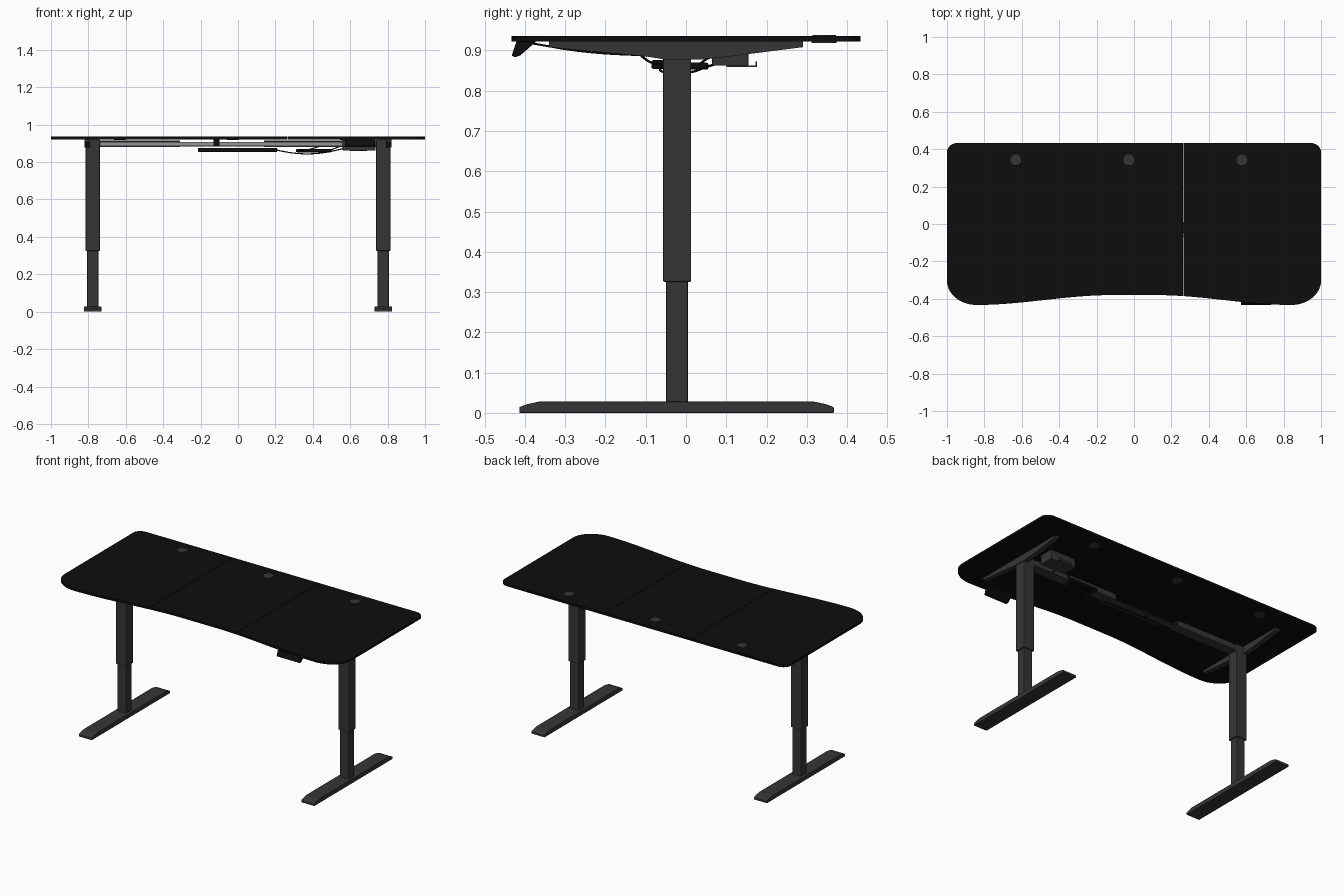
import bpy, bmesh, math

if "Cube" in bpy.data.objects:
    bpy.data.objects.remove(bpy.data.objects["Cube"])


def material(name, value):
    m = bpy.data.materials.new(name)
    m.diffuse_color = (value, value, value, 1)
    m.use_nodes = True
    m.node_tree.nodes["Principled BSDF"].inputs["Base Color"].default_value = m.diffuse_color
    return m


BLACK = material("black laminate", 0.004)
GREY = material("dark grey metal", 0.036)
LIGHT = material("light grey rail", 0.3)


def finish(name, bm, mat, bevel=0.0, segments=2):
    bmesh.ops.recalc_face_normals(bm, faces=bm.faces[:])
    me = bpy.data.meshes.new(name)
    bm.to_mesh(me)
    bm.free()
    me.materials.append(mat)
    ob = bpy.data.objects.new(name, me)
    bpy.context.collection.objects.link(ob)
    if bevel:
        b = ob.modifiers.new("soft edges", 'BEVEL')
        b.width, b.segments = bevel, segments
    return ob


def box(name, x, y, z, mat, bevel=0.0, segments=2):
    bm = bmesh.new()
    bmesh.ops.create_cube(bm, size=1)
    for v in bm.verts:
        v.co = [(r[0] + r[1]) / 2 + c * (r[1] - r[0]) for c, r in zip(v.co, (x, y, z))]
    return finish(name, bm, mat, bevel, segments)


def prism(name, pts, move, mat, bevel=0.0):
    """Extrude a closed outline of 3D points along a vector."""
    bm = bmesh.new()
    f = bm.faces.new([bm.verts.new(p) for p in pts])
    ext = bmesh.ops.extrude_face_region(bm, geom=[f])
    bmesh.ops.translate(bm, vec=move, verts=[g for g in ext['geom'] if isinstance(g, bmesh.types.BMVert)])
    return finish(name, bm, mat, bevel)


def cable(name, pts, radius):
    cu = bpy.data.curves.new(name, 'CURVE')
    cu.dimensions = '3D'
    cu.bevel_depth, cu.bevel_resolution = radius, 2
    cu.use_fill_caps = True
    sp = cu.splines.new('BEZIER')
    sp.bezier_points.add(len(pts) - 1)
    for bp, p in zip(sp.bezier_points, pts):
        bp.co = p
        bp.handle_left_type = bp.handle_right_type = 'AUTO'
    cu.materials.append(BLACK)
    bpy.context.collection.objects.link(bpy.data.objects.new(name, cu))


# Desktop outline: large front corners, concave front edge, small back corners
def corner(ax, rx, ry):
    t = max(0, (ax - (1 - rx)) / rx)
    return ry * (1 - math.sqrt(max(0, 1 - t * t)))


def front_y(x):
    ax = abs(x)
    t = min(1, max(0, (ax - 0.12) / 0.72))
    return -0.38 - 0.053 * t * t * (3 - 2 * t) + corner(ax, 0.16, 0.13)


def back_y(x):
    return 0.433 - corner(abs(x), 0.055, 0.05)


def samples(a, b, r):
    half = [i * (1 - r) / 20 for i in range(20)]
    half += [1 - r + r * math.sin(i * math.pi / 24) for i in range(13)]
    xs = sorted({s * v for v in half for s in (-1, 1)})
    return [a] + [x for x in xs if a + 1e-4 < x < b - 1e-4] + [b]


# Three desktop panels with fine seams between them
seams = (-1, -0.34, 0.264, 1)
gap = 0.0008
for i, side in enumerate(("left", "middle", "right")):
    a = seams[i] + (gap if i > 0 else 0)
    b = seams[i + 1] - (gap if i < 2 else 0)
    pts = [(x, front_y(x), 0.922) for x in samples(a, b, 0.16)]
    pts += [(x, back_y(x), 0.922) for x in reversed(samples(a, b, 0.055))]
    prism("desktop_" + side, pts, (0, 0, 0.0135), BLACK)

# Cable grommets
for i, x in enumerate((-0.632, -0.028, 0.577)):
    bm = bmesh.new()
    bmesh.ops.create_cone(bm, cap_ends=True, segments=32, radius1=0.031, radius2=0.029, depth=0.02)
    bmesh.ops.translate(bm, vec=(x, 0.343, 0.928), verts=bm.verts[:])
    finish("cable_grommet_%d" % (i + 1), bm, GREY)

# Legs, feet and side brackets, mirrored left and right
foot = [(-0.414, 0), (0.367, 0), (0.367, 0.014), (0.35, 0.021), (0.318, 0.028),
        (-0.365, 0.028), (-0.397, 0.021), (-0.414, 0.014)]
bracket = [(-0.34, 0.922), (-0.34, 0.908), (-0.1, 0.885), (-0.055, 0.878),
           (0.04, 0.878), (0.1, 0.884), (0.29, 0.908), (0.29, 0.922)]
for s, side in ((-1, "left"), (1, "right")):
    c = s * 0.777
    box("upper_leg_" + side, (c - 0.038, c + 0.038), (-0.057, 0.013), (0.325, 0.921), GREY, 0.004)
    box("lower_leg_" + side, (c - 0.03, c + 0.03), (-0.05, 0.005), (0.02, 0.34), GREY, 0.004)
    prism("foot_" + side, [(c - 0.046, y, z) for y, z in foot], (0.092, 0, 0), GREY, 0.002)
    prism("side_bracket_" + side, [(s * 0.79, y, z) for y, z in bracket], (s * 0.03, 0, 0), GREY)

# Crossbar: open dark channels at each end around a light inner rail
for side, x in (("left", (-0.745, -0.31)), ("right", (0.14, 0.745))):
    box("channel_base_" + side, x, (-0.053, 0.01), (0.88, 0.888), GREY)
    box("channel_back_" + side, x, (0.004, 0.01), (0.88, 0.916), GREY)
    box("channel_roof_" + side, x, (-0.053, 0.01), (0.91, 0.916), GREY)
box("inner_rail", (-0.745, 0.56), (-0.048, -0.03), (0.89, 0.908), LIGHT)
box("inner_rail_lower", (-0.32, 0.15), (-0.044, -0.002), (0.884, 0.89), GREY)
box("rail_clip", (-0.13, -0.1), (-0.053, -0.024), (0.884, 0.922), BLACK)

# Control box with its small mounting tab
box("control_box", (0.56, 0.735), (0.065, 0.155), (0.862, 0.922), GREY, 0.003)
box("mount_tab", (0.6, 0.69), (0.1, 0.176), (0.859, 0.862), GREY)
box("mount_tab_lip", (0.6, 0.69), (0.173, 0.176), (0.859, 0.872), GREY)

# Power strip and adapter under the top
box("power_strip", (-0.214, 0.21), (-0.086, -0.035), (0.854, 0.876), BLACK, 0.005)
box("power_adapter", (0.31, 0.5), (-0.01, 0.056), (0.852, 0.87), BLACK, 0.006)

# Handset tilted under the front edge
handset = [(-0.433, 0.887), (-0.425, 0.883), (-0.412, 0.887), (-0.372, 0.922), (-0.421, 0.922)]
prism("control_handset", [(0.572, y, z) for y, z in handset], (0.16, 0, 0), BLACK, 0.002)

# Cables
cable("strip_cable", [(0.2, -0.06, 0.865), (0.3, -0.06, 0.848), (0.42, 0.01, 0.846), (0.52, 0.06, 0.862),
                      (0.57, 0.11, 0.875)], 0.003)
cable("adapter_cable", [(0.49, 0.03, 0.862), (0.53, 0.05, 0.878), (0.57, 0.08, 0.89)], 0.003)
cable("loop_cable", [(0.44, -0.11, 0.885), (0.38, -0.08, 0.868), (0.33, -0.01, 0.862)], 0.003)
cable("handset_cable", [(0.65, -0.38, 0.917), (0.64, -0.26, 0.898), (0.62, -0.13, 0.889),
                        (0.6, 0.07, 0.886)], 0.0025)
